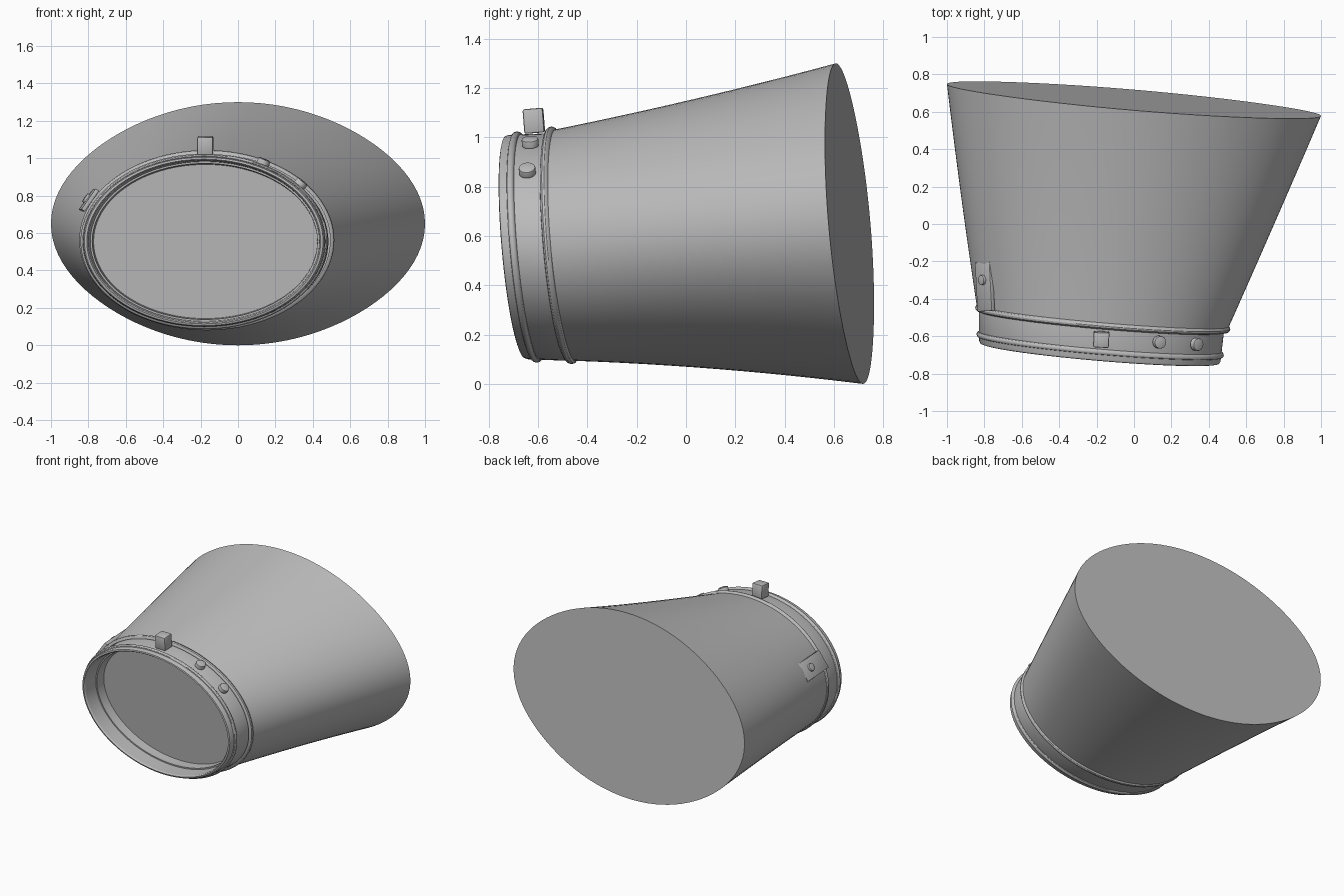
import bpy, bmesh, math
from mathutils import Vector, Matrix

if "Cube" in bpy.data.objects:
    bpy.data.objects.remove(bpy.data.objects["Cube"])

grey = bpy.data.materials.new("plain grey")
grey.diffuse_color = (0.5, 0.5, 0.5, 1)
grey.use_nodes = True
grey.node_tree.nodes["Principled BSDF"].inputs["Base Color"].default_value = grey.diffuse_color
SIDES = 96
TILT = 0.085  # every cross-section leans back to the left and bottom


def finish(name, bm, angle=30):
    bmesh.ops.recalc_face_normals(bm, faces=bm.faces)
    mesh = bpy.data.meshes.new(name)
    bm.to_mesh(mesh)
    bm.free()
    mesh.materials.append(grey)
    ob = bpy.data.objects.new(name, mesh)
    bpy.context.collection.objects.link(ob)
    bpy.ops.object.select_all(action='DESELECT')
    ob.select_set(True)
    bpy.context.view_layer.objects.active = ob
    bpy.ops.object.shade_smooth_by_angle(angle=math.radians(angle))
    return ob


def loft(name, sections, cap_first=False, cap_last=False):
    """Skin leaning ellipses given as (y, centre x, centre z, radius x, radius z, squash)."""
    bm = bmesh.new()
    rings = []
    for y, cx, cz, rx, rz, squash in sections:
        ring = []
        for i in range(SIDES):
            t = 2 * math.pi * i / SIDES
            k = 1 - squash * math.sin(2 * t) ** 2
            dx, dz = rx * k * math.cos(t), rz * k * math.sin(t)
            ring.append(bm.verts.new((cx + dx, y - TILT * (dx + dz), cz + dz)))
        rings.append(ring)
    for a, b in zip(rings, rings[1:]):
        for i in range(SIDES):
            j = (i + 1) % SIDES
            bm.faces.new((a[i], a[j], b[j], b[i]))
    if cap_first:
        bm.faces.new(rings[0])
    if cap_last:
        bm.faces.new(rings[-1])
    return finish(name, bm)


# Flared body, blended through three cross-sections, closed at the back
front = (-0.50, -0.168, 0.562, 0.672, 0.468, 0.0)
middle = (0.083, -0.085, 0.608, 0.84, 0.548, 0.012)
back = (0.663, 0.0, 0.65, 1.0, 0.65, 0.022)
STEPS = 12
body = []
for s in range(STEPS + 1):
    u = s / STEPS
    w = ((1 - u) * (1 - 2 * u), 4 * u * (1 - u), u * (2 * u - 1))
    body.append([w[0] * a + w[1] * b + w[2] * c for a, b, c in zip(front, middle, back)])
loft("flared_body", body, cap_last=True)

# Collar: recessed disc, stepped inner wall, rounded lip, outer band
CX, CZ = -0.183, 0.555
collar = [(-0.51, 0.58, 0.397), (-0.51, 0.598, 0.412), (-0.58, 0.602, 0.417),
          (-0.58, 0.612, 0.427), (-0.685, 0.618, 0.433), (-0.695, 0.625, 0.440),
          (-0.692, 0.638, 0.450), (-0.68, 0.645, 0.455), (-0.50, 0.657, 0.462)]
loft("collar", [(y, CX + 0.05 * max(0, y + 0.69), CZ, rx, rz, 0) for y, rx, rz in collar],
     cap_first=True)


# Raised beads around the collar
def bead(name, y, cx, cz, rx, rz, half, height):
    pts = []
    for i in range(7):
        a = math.pi * i / 6
        h = height * math.sin(a)
        pts.append((y - half * math.cos(a), cx, cz, rx + h, rz + h, 0))
    return loft(name, pts)


bead("front_bead", -0.645, -0.181, 0.555, 0.648, 0.456, 0.015, 0.013)
bead("rear_bead", -0.505, -0.167, 0.562, 0.660, 0.460, 0.019, 0.022)


def frame(pos, normal, along=(0, 1, 0)):
    """Local z points along the normal, local y roughly along the given direction."""
    z = Vector(normal).normalized()
    x = Vector(along).cross(z).normalized()
    y = z.cross(x)
    m = Matrix((x, y, z)).transposed().to_4x4()
    m.translation = Vector(pos)
    return m


def block(name, pos, normal, size, bevel, along=(0, 1, 0)):
    bm = bmesh.new()
    bmesh.ops.create_cube(bm, size=1)
    bmesh.ops.scale(bm, vec=size, verts=bm.verts)
    bmesh.ops.bevel(bm, geom=bm.edges[:], offset=bevel, segments=2, profile=0.5, affect='EDGES')
    bm.transform(frame(pos, normal, along))
    return finish(name, bm)


def button(name, pos, normal, radius, height):
    bm = bmesh.new()
    bmesh.ops.create_cone(bm, cap_ends=True, segments=32, radius1=radius, radius2=radius, depth=height)
    rim = [e for e in bm.edges if all(v.co.z > 0 for v in e.verts)]
    bmesh.ops.bevel(bm, geom=rim, offset=height * 0.2, segments=2, profile=0.5, affect='EDGES')
    bm.transform(frame(pos, normal))
    return finish(name, bm)


# Top knob and the two round buttons beside it
block("top_knob", (-0.175, -0.617, 1.067), (0, -0.08, 1), (0.084, 0.082, 0.10), 0.008,
      along=(0.04, 1, 0))
button("button_inner", (0.137, -0.632, 0.981), (0.38, -0.08, 0.9), 0.034, 0.03)
button("button_outer", (0.337, -0.644, 0.867), (0.62, -0.08, 0.78), 0.034, 0.03)

# Side bracket plate with its screw
OUT = (-0.82, -0.04, 0.57)
block("side_bracket", (-0.797, -0.335, 0.776), OUT, (0.135, 0.262, 0.022), 0.003,
      along=(-0.06, 1, 0))
button("bracket_screw", (-0.812, -0.30, 0.786), OUT, 0.027, 0.018)
